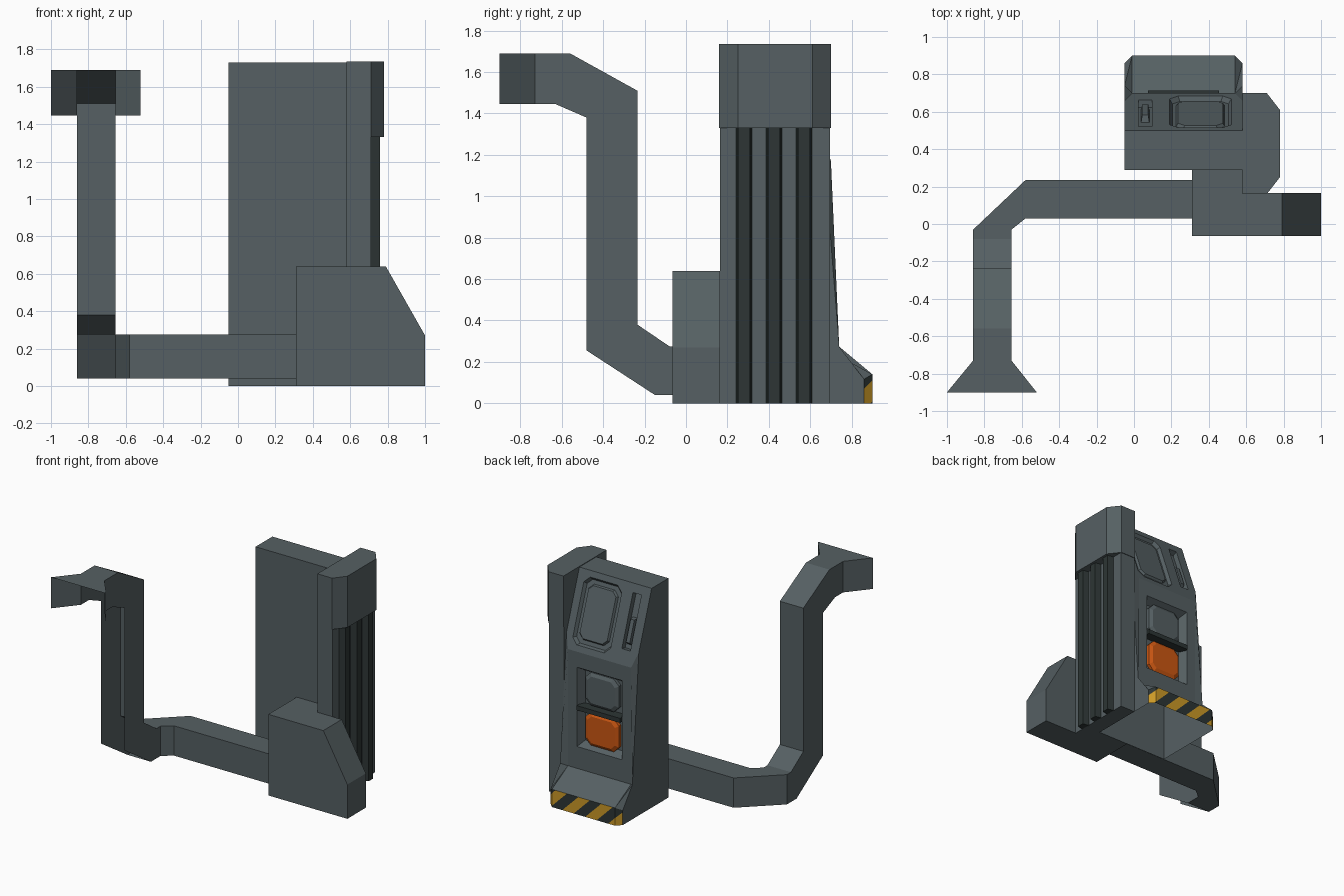
import bpy, bmesh, math
from mathutils import Vector

if "Cube" in bpy.data.objects:
    bpy.data.objects.remove(bpy.data.objects["Cube"])


def mat(name, r, g, b):
    m = bpy.data.materials.new(name)
    m.diffuse_color = (r, g, b, 1)
    m.use_nodes = True
    m.node_tree.nodes["Principled BSDF"].inputs["Base Color"].default_value = m.diffuse_color
    return m


GREY = mat("slate grey", 0.092, 0.117, 0.125)
DARK = mat("dark grey", 0.026, 0.036, 0.035)
ORANGE = mat("orange", 0.60, 0.095, 0.006)
YELLOW = mat("hazard yellow", 0.60, 0.32, 0.02)


def finish(name, bm, *mats):
    bmesh.ops.recalc_face_normals(bm, faces=bm.faces)
    me = bpy.data.meshes.new(name)
    bm.to_mesh(me)
    bm.free()
    for m in mats:
        me.materials.append(m)
    ob = bpy.data.objects.new(name, me)
    bpy.context.collection.objects.link(ob)
    return ob


def loft_bm(rings, caps=True, skip=lambda seg, side: False):
    """Skin a list of equal-length point rings."""
    bm = bmesh.new()
    vs = [[bm.verts.new(p) for p in r] for r in rings]
    n = len(rings[0])
    for s in range(len(vs) - 1):
        for i in range(n):
            if not skip(s, i):
                j = (i + 1) % n
                bm.faces.new((vs[s][i], vs[s][j], vs[s + 1][j], vs[s + 1][i]))
    if caps:
        bm.faces.new(vs[0])
        bm.faces.new(vs[-1])
    return bm


def loft(name, rings, m=GREY):
    return finish(name, loft_bm(rings), m)


def prism_z(name, pts, z0, z1, m=GREY):
    return loft(name, [[(x, y, z) for x, y in pts] for z in (z0, z1)], m)


def prism_y(name, pts, y0, y1, m=GREY):
    return loft(name, [[(x, y, z) for x, z in pts] for y in (y0, y1)], m)


def rect(hw, hh):
    return [(-hw, -hh), (hw, -hh), (hw, hh), (-hw, hh)]


def octa(hw, hh, c):
    return [(-hw + c, -hh), (hw - c, -hh), (hw, -hh + c), (hw, hh - c),
            (hw - c, hh), (-hw + c, hh), (-hw, hh - c), (-hw, -hh + c)]


def on_panel(name, origin, up, out, layers, m=GREY):
    """Stack of (outline, height) layers standing on a panel with the given axes."""
    o, u, n = Vector(origin), Vector(up).normalized(), Vector(out).normalized()
    return loft(name, [[o + Vector((a, 0, 0)) + u * b + n * h for a, b in pts]
                       for pts, h in layers], m)


# Main body: side profile with foot and sloping control panel
profile = [(.29, 0), (.90, 0), (.90, .14), (.70, .25), (.70, 1.17), (.50, 1.73), (.29, 1.73)]
bm = loft_bm([[(x, y, z) for y, z in profile] for x in (-.05, .58)])


def rear_side_edge(e):
    a, b = (v.co for v in e.verts)
    return abs(a.x - b.x) < .01 and min(a.y, b.y) > .69 and max(a.z, b.z) < 1.2


bmesh.ops.bevel(bm, geom=[e for e in bm.edges if rear_side_edge(e)], offset=.04,
                segments=1, affect='EDGES')
front = [e for e in bm.edges if all(v.co.x < 0 and v.co.y < .3 for v in e.verts)]
bmesh.ops.bevel(bm, geom=front, offset=.085, segments=1, affect='EDGES')


# Hazard stripes on the rear edge of the foot
def foot_rear(f):
    c = f.calc_center_median()
    return c.y > .87 and .02 < c.z < .13


for i in range(1, 8):
    faces = [f for f in bm.faces if foot_rear(f)]
    geom = faces + list({e for f in faces for e in f.edges}) + list({v for f in faces for v in f.verts})
    bmesh.ops.bisect_plane(bm, geom=geom, plane_co=(-.05 + .1 * i, 0, 0), plane_no=(1, 0, 1))
for f in bm.faces:
    c = f.calc_center_median()
    if c.y > .87 and abs(f.normal.z) < .3:
        f.material_index = 1 if math.floor((c.x + c.z + .05) / .1) % 2 == 0 else 2
body = finish("main_body", bm, GREY, YELLOW, DARK)

# Recesses cut in the body
UP, BACK = (0, 0, 1), (0, 1, 0)
SUP, SOUT = (0, -.2, .56), (0, .56, .2)
SCREEN, SLOT = (.355, .60, 1.45), (.06, .592, 1.472)
WINDOW = (.265, .70, .735)
cutters = [
    on_panel("window_cutter", WINDOW, UP, BACK, [(rect(.165, .275), -.06), (rect(.205, .325), .02)]),
    on_panel("screen_cutter", SCREEN, SUP, SOUT, [(octa(.15, .235, .04), -.025), (octa(.177, .262, .05), .02)]),
    on_panel("slot_cutter", SLOT, SUP, SOUT, [(rect(.035, .20), -.04), (rect(.038, .21), .02)]),
]
for c in cutters:
    c.hide_render = True
    md = body.modifiers.new(c.name, 'BOOLEAN')
    md.operation, md.solver, md.object = 'DIFFERENCE', 'EXACT', c
    md.material_mode = 'INDEX'
dg = bpy.context.evaluated_depsgraph_get()
me = bpy.data.meshes.new_from_object(body.evaluated_get(dg))
body.modifiers.clear()
body.data = me
for c in cutters:
    bpy.data.objects.remove(c)
# The underside of the body is open
bm = bmesh.new()
bm.from_mesh(me)
bmesh.ops.delete(bm, geom=[f for f in bm.faces if all(v.co.z < .001 for v in f.verts)], context='FACES')
bm.to_mesh(me)
bm.free()

# Control panel details
on_panel("screen_plate", SCREEN, SUP, SOUT, [(octa(.13, .205, .04), -.025), (octa(.12, .195, .035), -.008)])
on_panel("slider_grip", (.06, .615, 1.407), SUP, SOUT, [(rect(.022, .10), -.04), (rect(.016, .085), -.005)])

# Buttons and divider inside the window
for name, z, m in (("grey_button", .89, GREY), ("orange_button", .575, ORANGE)):
    on_panel(name, (.265, .64, z), UP, BACK,
             [(octa(.145, .13, .045), 0), (octa(.145, .13, .045), .025), (octa(.12, .105, .035), .04)], m)
on_panel("button_divider", (.265, .64, .735), UP, BACK, [(rect(.19, .018), 0), (rect(.19, .018), .075)], DARK)

# Side column with cap and dark cooling fins
prism_z("side_column", [(.58, .165), (.71, .165), (.71, .695), (.58, .695)], 0, 1.33)
prism_z("column_cap", [(.58, .16), (.71, .16), (.78, .25), (.78, .61), (.71, .70), (.58, .70)], 1.33, 1.735)
for i in range(3):
    y = .28 + .145 * i
    prism_z(f"cooling_fin_{i + 1}", [(.70, y - .04), (.76, y - .028), (.76, y + .028), (.70, y + .04)],
            0, 1.33, DARK)

# Base block and the piece joining it to the body
prism_y("base_block", [(.31, 0), (1, 0), (1, .27), (.79, .64), (.31, .64)], -.065, .165)
prism_y("base_joint", [(.31, 0), (.58, 0), (.58, .64), (.31, .64)], .165, .29)


# Bent arm: hollow channel, open on its outward side after the elbow
def section(top, bottom, xo=-.86, xi=-.655):
    (ty, tz), (by, bz) = top, bottom
    return [(xo, ty, tz), (xi, ty, tz), (xi, by, bz), (xo, by, bz)]


rings = [[(x, .235, .275), (x, .03, .275), (x, .03, .04), (x, .235, .04)] for x in (.31, -.58)]
rings += [section((-.03, .275), (-.03, .04)),
          section((-.08, .275), (-.15, .04)),
          section((-.235, .38), (-.48, .255)),
          section((-.235, 1.51), (-.48, 1.38)),
          section((-.56, 1.69), (-.63, 1.445)),
          section((-.73, 1.69), (-.73, 1.445)),
          section((-.90, 1.69), (-.90, 1.445), -1.0, -.52)]
finish("bent_arm", loft_bm(rings, caps=False, skip=lambda s, i: s >= 3 and i == 2), GREY)
